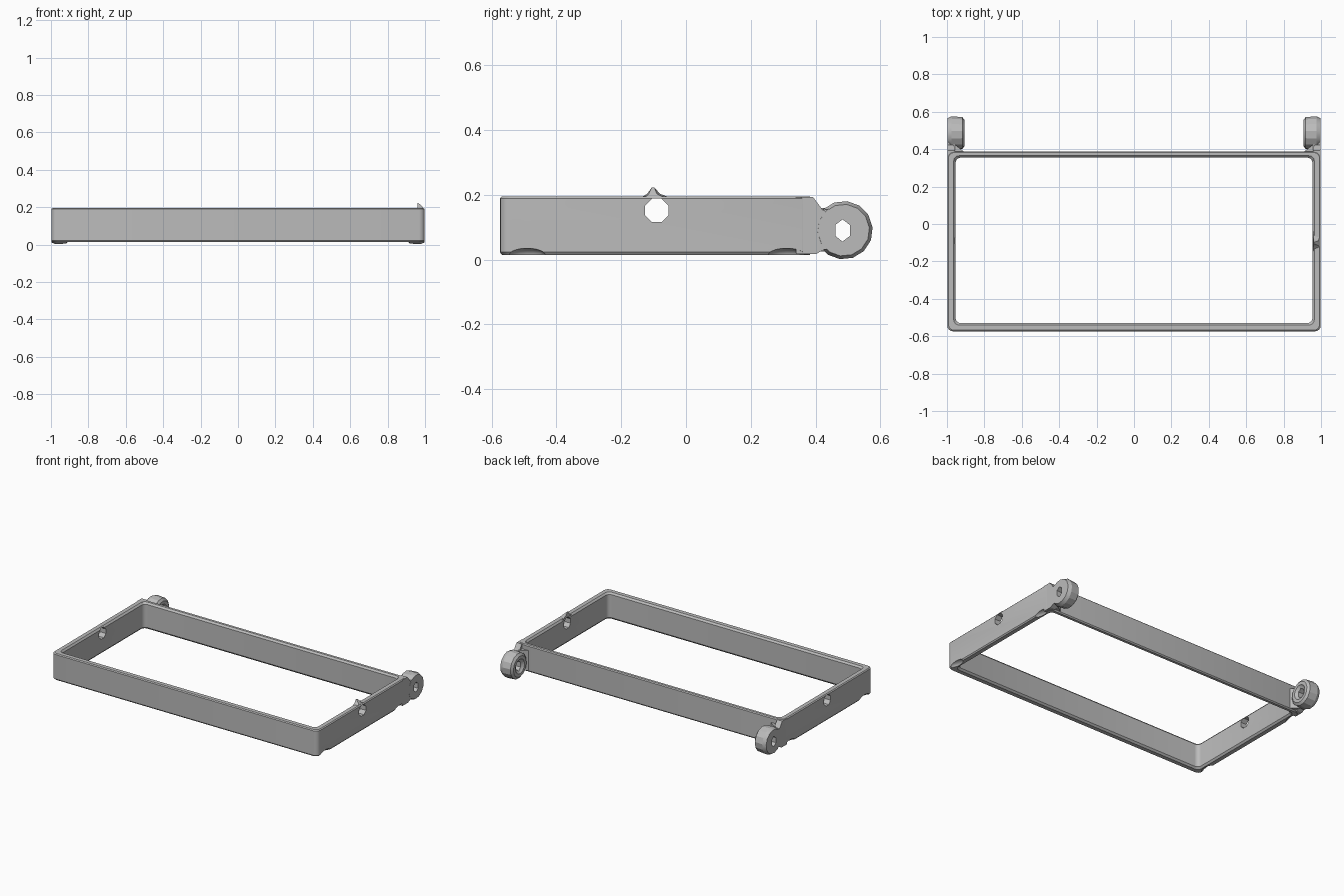
import bpy, bmesh, math
from mathutils import Vector, Matrix

cube = bpy.data.objects.get("Cube")
if cube:
    bpy.data.objects.remove(cube, do_unlink=True)

grey = bpy.data.materials.new("plain grey")
grey.use_nodes = True
grey.diffuse_color = (0.5, 0.5, 0.5, 1)
grey.node_tree.nodes["Principled BSDF"].inputs["Base Color"].default_value = (0.5, 0.5, 0.5, 1)


def make(name, bm):
    bmesh.ops.recalc_face_normals(bm, faces=bm.faces)
    me = bpy.data.meshes.new(name)
    bm.to_mesh(me)
    bm.free()
    ob = bpy.data.objects.new(name, me)
    bpy.context.collection.objects.link(ob)
    me.materials.append(grey)
    return ob


def loft(name, rings, closed=False):
    """Skin rings of equal length; cap the ends unless closed on itself."""
    bm = bmesh.new()
    vs = [[bm.verts.new(p) for p in ring] for ring in rings]
    pairs = list(zip(vs, vs[1:])) + ([(vs[-1], vs[0])] if closed else [])
    for a, b in pairs:
        n = len(a)
        for i in range(n):
            bm.faces.new((a[i], a[(i + 1) % n], b[(i + 1) % n], b[i]))
    if not closed:
        bm.faces.new(vs[0])
        bm.faces.new(vs[-1])
    return make(name, bm)


def rounded_rect(x, y0, y1, r, z, seg=4):
    pts = []
    for k, (cx, cy) in enumerate([(x - r, y1 - r), (-x + r, y1 - r),
                                  (-x + r, y0 + r), (x - r, y0 + r)]):
        for i in range(seg + 1):
            a = math.pi / 2 * (k + i / seg)
            pts.append((cx + r * math.cos(a), cy + r * math.sin(a), z))
    return pts


def ring_yz(x, cy, cz, ry, rz, n, turn=0.0):
    return [(x, cy + ry * math.cos(turn + math.tau * i / n),
             cz + rz * math.sin(turn + math.tau * i / n)) for i in range(n)]


def cut(target, cutter):
    cutter.hide_render = True
    mod = target.modifiers.new("cut", 'BOOLEAN')
    mod.operation = 'DIFFERENCE'
    mod.solver = 'EXACT'
    mod.object = cutter
    select(target)
    bpy.ops.object.modifier_apply(modifier=mod.name)
    bpy.data.objects.remove(cutter, do_unlink=True)


def select(ob):
    bpy.ops.object.select_all(action='DESELECT')
    ob.select_set(True)
    bpy.context.view_layer.objects.active = ob


def ellipsoid(name, centre, radii):
    bm = bmesh.new()
    bmesh.ops.create_uvsphere(bm, u_segments=16, v_segments=10, radius=1,
                              matrix=Matrix.Translation(centre) @ Matrix.Diagonal((*radii, 1)))
    return make(name, bm)


parts = []

# Rectangular frame: outer wall, bevelled rims and inner wall
B, T = 0.015, 0.195


def outer(d, z):
    return rounded_rect(0.998 - d, -0.574 + d, 0.388 - d, 0.03, z)


def inner(d, z):
    return rounded_rect(0.954 + d, -0.53 - d, 0.355 + d, 0.028, z)


frame = loft("frame", [outer(0.006, B), outer(0, B + 0.008), outer(0, T - 0.006),
                       outer(0.006, T), inner(0.010, T), inner(0, T - 0.012),
                       inner(0, B + 0.012), inner(0.010, B)], closed=True)
parts.append(frame)

for s, side in ((1, "left"), (-1, "right")):
    # Octagonal hole and shallow scallops under the side rail
    cut(frame, loft("hole_cutter", [ring_yz(s * x, -0.09, 0.152, 0.039, 0.039, 8, math.pi / 8)
                                    for x in (0.9, 1.1)]))
    for y in (-0.49, 0.31):
        cut(frame, ellipsoid("scallop_cutter", (s * 1.005, y, 0.01), (0.035, 0.062, 0.026)))

    # Neck carrying the side rail back to the hinge lug
    outline = [(0.34, 0.193), (0.392, 0.193), (0.422, 0.153), (0.455, 0.158),
               (0.455, 0.026), (0.428, 0.032), (0.40, 0.017), (0.34, 0.017)]
    parts.append(loft(side + "_neck", [[(s * x, y, z) for y, z in outline]
                                       for x in (0.958, 0.9975)]))

    # Gusset between back rail and neck
    tri = [(0.90, 0.38), (0.965, 0.38), (0.965, 0.43)]
    parts.append(loft(side + "_gusset", [[(s * x, y, z) for x, y in tri] for z in (0.025, 0.16)]))

    # Faceted round hinge lug with a dished inner face
    lug = loft(side + "_hinge_lug",
               [ring_yz(s * x, 0.486, 0.091, r, r, 14, 0.1)
                for x, r in ((0.906, 0.070), (0.918, 0.086), (0.975, 0.090), (0.998, 0.080))])
    cut(lug, loft("lug_hole_cutter", [ring_yz(s * x, 0.483, 0.09, 0.026, 0.034, 6, math.pi / 6)
                                      for x in (0.85, 1.1)]))
    cut(lug, ellipsoid("dish_cutter", (s * 0.9, 0.486, 0.091), (0.025, 0.05, 0.05)))
    parts.append(lug)

# Small pointed nib on top of the left rail
nib = [[(x, y, 0.188) for x, y in ((0.958, -0.145), (0.996, -0.13), (0.996, -0.06), (0.958, -0.04))],
       [(x, y, 0.203) for x, y in ((0.959, -0.12), (0.985, -0.115), (0.985, -0.09), (0.959, -0.08))],
       [(x, y, 0.222) for x, y in ((0.959, -0.106), (0.965, -0.106), (0.965, -0.097), (0.959, -0.097))]]
parts.append(loft("left_nib", nib))

for ob in parts:
    select(ob)
    bpy.ops.object.shade_smooth_by_angle(angle=math.radians(25))
